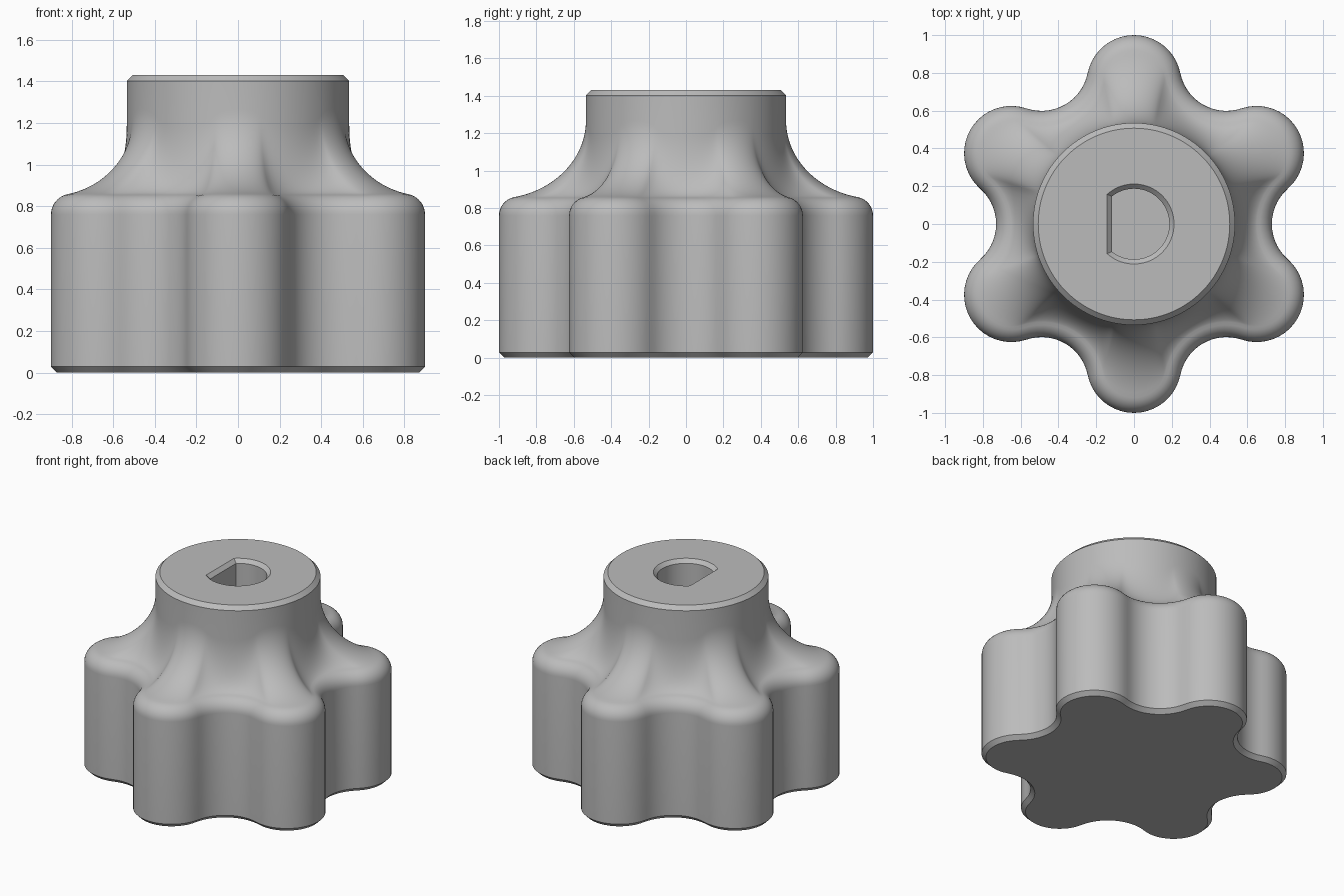
import bpy, bmesh
from math import sin, cos, pi, acos, atan2, hypot, radians
from mathutils import Vector

cube = bpy.data.objects.get("Cube")
if cube:
    bpy.data.objects.remove(cube)

# Main sizes
LOBES = 6
LOBE_R, LOBE_DIST = 0.25, 0.75      # grip lobe circles
VALLEY_R, VALLEY_DIST = 0.2485, 0.9785  # scallops between lobes
NECK_R, TOP = 0.535, 1.43
CHAMFER, FILLET, RIM = 0.028, 0.1, 0.76
TILT = 0.2                          # slope where the lobe top starts

grey = bpy.data.materials.new("plain grey")
grey.use_nodes = True
grey.diffuse_color = (0.5, 0.5, 0.5, 1)
grey.node_tree.nodes["Principled BSDF"].inputs["Base Color"].default_value = (0.5, 0.5, 0.5, 1)


def loft(name, rings):
    """Closed solid through rings of equal point count, bottom to top."""
    bm = bmesh.new()
    rows = [[bm.verts.new(p) for p in ring] for ring in rings]
    n = len(rows[0])
    for low, high in zip(rows, rows[1:]):
        for i in range(n):
            j = (i + 1) % n
            bm.faces.new((low[i], low[j], high[j], high[i]))
    bm.faces.new(rows[0][::-1])
    bm.faces.new(rows[-1])
    bmesh.ops.recalc_face_normals(bm, faces=bm.faces)
    mesh = bpy.data.meshes.new(name)
    bm.to_mesh(mesh)
    bm.free()
    mesh.materials.append(grey)
    obj = bpy.data.objects.new(name, mesh)
    bpy.context.collection.objects.link(obj)
    return obj


# Lobed outline as (point, outward normal) pairs: tangent arcs in turn
def outline():
    pts = []
    reach = Vector((VALLEY_DIST, 0)) - LOBE_DIST * Vector((cos(pi / 6), sin(pi / 6)))
    bend = -atan2(reach.y, reach.x)
    half = bend + pi / LOBES
    steps_out, steps_in = 20, 14
    for k in range(LOBES):
        axis = pi / 6 + k * 2 * pi / LOBES
        centre = LOBE_DIST * Vector((cos(axis), sin(axis)))
        for i in range(steps_out):
            a = axis - half + 2 * half * i / steps_out
            n = Vector((cos(a), sin(a)))
            pts.append((centre + LOBE_R * n, n))
        axis += pi / LOBES
        centre = VALLEY_DIST * Vector((cos(axis), sin(axis)))
        for i in range(steps_in):
            a = axis + pi + bend - 2 * bend * i / steps_in
            n = Vector((cos(a), sin(a)))
            pts.append((centre + VALLEY_R * n, -n))
    return pts


edge = outline()


def inset_ring(inset, z):
    return [(*(p - n * inset), z) for p, n in edge]


# Grip wall with bottom chamfer and rounded upper rim
rings = [inset_ring(CHAMFER, 0), inset_ring(0, CHAMFER)]
for i in range(9):
    b = (pi / 2 - TILT) * i / 8
    rings.append(inset_ring(FILLET * (1 - cos(b)), RIM + FILLET * sin(b)))

# Concave sweep from the rim up to the round neck
rim = rings[-1]
for i in range(1, 25):
    a = TILT + (pi / 2 - TILT) * i / 24
    s = (1 - sin(a)) / (1 - sin(TILT))
    rise = 1 - cos(a) / cos(TILT)
    ring = []
    for x, y, z in rim:
        r = hypot(x, y)
        height = 0.33 + 0.08 * min(1, max(0, (r - 0.65) / 0.27))
        scale = (NECK_R + (r - NECK_R) * s) / r
        ring.append((x * scale, y * scale, z + height * rise))
    rings.append(ring)


# Neck top with chamfer
def neck_ring(r, z):
    return [(r * x / hypot(x, y), r * y / hypot(x, y), z) for x, y, _ in rim]


rings += [neck_ring(NECK_R, TOP - CHAMFER), neck_ring(NECK_R - CHAMFER, TOP)]
knob = loft("knob_body", rings)


# D-shaped shaft socket with chamfered mouth, flat towards -x
def socket_ring(grow, z):
    r, flat = 0.187 + grow, 0.117 + grow
    half = pi - acos(flat / r)
    return [(r * cos(a), r * sin(a), z)
            for a in (-half + 2 * half * i / 48 for i in range(49))]


cutter = loft("socket_cutter", [socket_ring(0, 0.5), socket_ring(0, TOP - 0.025),
                                socket_ring(0.025, TOP), socket_ring(0.025, TOP + 0.1)])
cutter.hide_render = True
cut = knob.modifiers.new("socket", 'BOOLEAN')
cut.operation = 'DIFFERENCE'
cut.solver = 'EXACT'
cut.object = cutter

bpy.ops.object.select_all(action='DESELECT')
knob.select_set(True)
bpy.context.view_layer.objects.active = knob
bpy.ops.object.modifier_apply(modifier=cut.name)
bpy.data.objects.remove(cutter)
bpy.ops.object.shade_smooth_by_angle(angle=radians(30))
